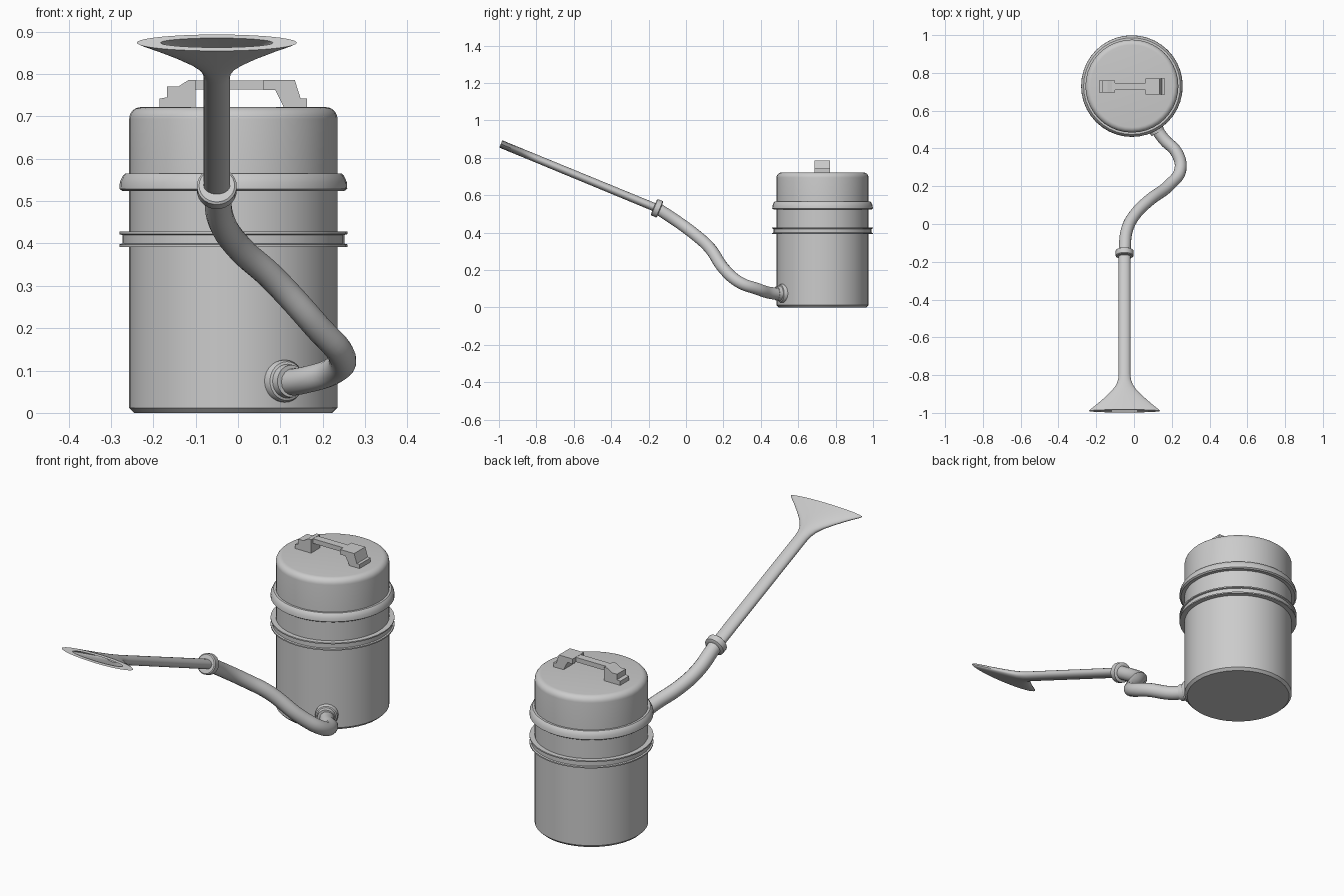
import bpy, bmesh, math
from mathutils import Vector

if "Cube" in bpy.data.objects:
    bpy.data.objects.remove(bpy.data.objects["Cube"])

CX, CY = -0.011, 0.73          # canister axis
X, Y, Z = Vector((1, 0, 0)), Vector((0, 1, 0)), Vector((0, 0, 1))


def finish(name, bm, smooth=True):
    bmesh.ops.recalc_face_normals(bm, faces=bm.faces)
    mesh = bpy.data.meshes.new(name)
    bm.to_mesh(mesh)
    bm.free()
    ob = bpy.data.objects.new(name, mesh)
    bpy.context.collection.objects.link(ob)
    bpy.ops.object.select_all(action='DESELECT')
    ob.select_set(True)
    bpy.context.view_layer.objects.active = ob
    if smooth:
        bpy.ops.object.shade_smooth_by_angle(angle=math.radians(30))
    return ob


def loft(name, origin, axis, side, rings, closed=False, n=40):
    """Elliptical rings (distance along axis, half width, half height)."""
    axis = axis.normalized()
    up = axis.cross(side).normalized()
    bm = bmesh.new()
    loops = []
    for d, a, b in rings:
        loops.append([bm.verts.new(origin + axis * d
                                   + side * a * math.cos(2 * math.pi * i / n)
                                   + up * b * math.sin(2 * math.pi * i / n))
                      for i in range(n)])
    pairs = list(zip(loops, loops[1:]))
    if closed:
        pairs.append((loops[-1], loops[0]))
    else:
        bm.faces.new(loops[0])
        bm.faces.new(loops[-1])
    for p, q in pairs:
        for i in range(n):
            j = (i + 1) % n
            bm.faces.new((p[i], p[j], q[j], q[i]))
    return finish(name, bm)


def lathe(name, profile, closed=False):
    return loft(name, Vector((CX, CY, 0)), Z, X,
                [(z, r, r) for z, r in profile], closed)


def prism(name, outline, width):
    """Outline in x,z extruded along y, centred on the canister."""
    bm = bmesh.new()
    face = bm.faces.new([bm.verts.new((x, CY - 0.002 - width / 2, z)) for x, z in outline])
    ext = bmesh.ops.extrude_face_region(bm, geom=[face])
    bmesh.ops.translate(bm, vec=Y * width,
                        verts=[v for v in ext['geom'] if isinstance(v, bmesh.types.BMVert)])
    return finish(name, bm, smooth=False)


# Canister with chamfered foot, and rounded lid
lathe("canister", [(0, 0.234), (0.004, 0.238), (0.012, 0.246), (0.54, 0.246)])
lid = [(0.54, 0.246), (0.694, 0.246)]
for k in range(1, 7):
    t = k / 6 * math.pi / 2
    lid.append((0.694 + 0.028 * math.sin(t), 0.218 + 0.028 * math.cos(t)))
lathe("lid", lid)

# Lid rim and channel-shaped band
lathe("lid_rim", [(0.524, 0.24), (0.524, 0.262), (0.529, 0.269), (0.545, 0.268),
                  (0.560, 0.261), (0.565, 0.256), (0.565, 0.24)], True)
lathe("body_band", [(0.392, 0.24), (0.392, 0.269), (0.398, 0.269), (0.400, 0.262),
                    (0.420, 0.262), (0.422, 0.269), (0.428, 0.269), (0.428, 0.24)], True)

# Carrying handle
prism("handle_bar", [(-0.105, 0.763), (-0.105, 0.785), (0.09, 0.785), (0.09, 0.763)], 0.036)
prism("handle_left_foot", [(-0.185, 0.715), (-0.185, 0.742), (-0.168, 0.745), (-0.168, 0.771),
                           (-0.14, 0.771), (-0.117, 0.786), (-0.1, 0.786), (-0.1, 0.715)], 0.066)
prism("handle_right_foot", [(0.112, 0.715), (0.088, 0.762), (0.06, 0.762), (0.06, 0.786),
                            (0.134, 0.786), (0.148, 0.742), (0.163, 0.742), (0.163, 0.715)], 0.084)

# Hose socket on the canister wall
out = Vector((0.131, -0.235, 0)).normalized()
loft("hose_socket", Vector((CX, CY, 0.075)), out, Z,
     [(0.2, 0.05, 0.05), (0.252, 0.05, 0.05), (0.26, 0.046, 0.046),
      (0.262, 0.04, 0.04), (0.282, 0.038, 0.038)], n=28)

# Flexible hose
path = [(0.10, 0.53, 0.07), (0.16, 0.447, 0.078), (0.226, 0.378, 0.1), (0.246, 0.29, 0.132),
        (0.188, 0.207, 0.202), (0.08, 0.125, 0.32), (0.005, 0.05, 0.388),
        (-0.037, -0.03, 0.448), (-0.05, -0.15, 0.528)]
cu = bpy.data.curves.new("hose", 'CURVE')
cu.dimensions = '3D'
cu.bevel_depth = 0.032
cu.bevel_resolution = 6
cu.resolution_u = 6
sp = cu.splines.new('BEZIER')
sp.bezier_points.add(len(path) - 1)
for bp, co in zip(sp.bezier_points, path):
    bp.co = co
    bp.handle_left_type = bp.handle_right_type = 'AUTO'
hose = bpy.data.objects.new("hose", cu)
bpy.context.collection.objects.link(hose)
bpy.ops.object.select_all(action='DESELECT')
hose.select_set(True)
bpy.context.view_layer.objects.active = hose
bpy.ops.object.convert(target='MESH')
bpy.ops.object.shade_smooth_by_angle(angle=math.radians(40))

# Collar joining hose and wand
start, end = Vector((-0.05, -0.155, 0.53)), Vector((-0.05, -0.99, 0.874))
axis = end - start
L = axis.length
loft("wand_collar", start, axis, X,
     [(-0.018, 0.04, 0.04), (-0.014, 0.047, 0.047), (0.014, 0.047, 0.047), (0.018, 0.042, 0.042)], n=28)

# Flattened wand flaring to a wide hollow mouth
loft("wand_nozzle", start, axis, X,
     [(0, 0.031, 0.022), (L - 0.21, 0.031, 0.021), (L - 0.18, 0.034, 0.021), (L - 0.15, 0.044, 0.021),
      (L - 0.12, 0.064, 0.021), (L - 0.08, 0.102, 0.021), (L - 0.04, 0.145, 0.021),
      (L - 0.008, 0.182, 0.021), (L, 0.189, 0.021), (L, 0.133, 0.012),
      (L - 0.06, 0.09, 0.012), (L - 0.13, 0.035, 0.011)])
